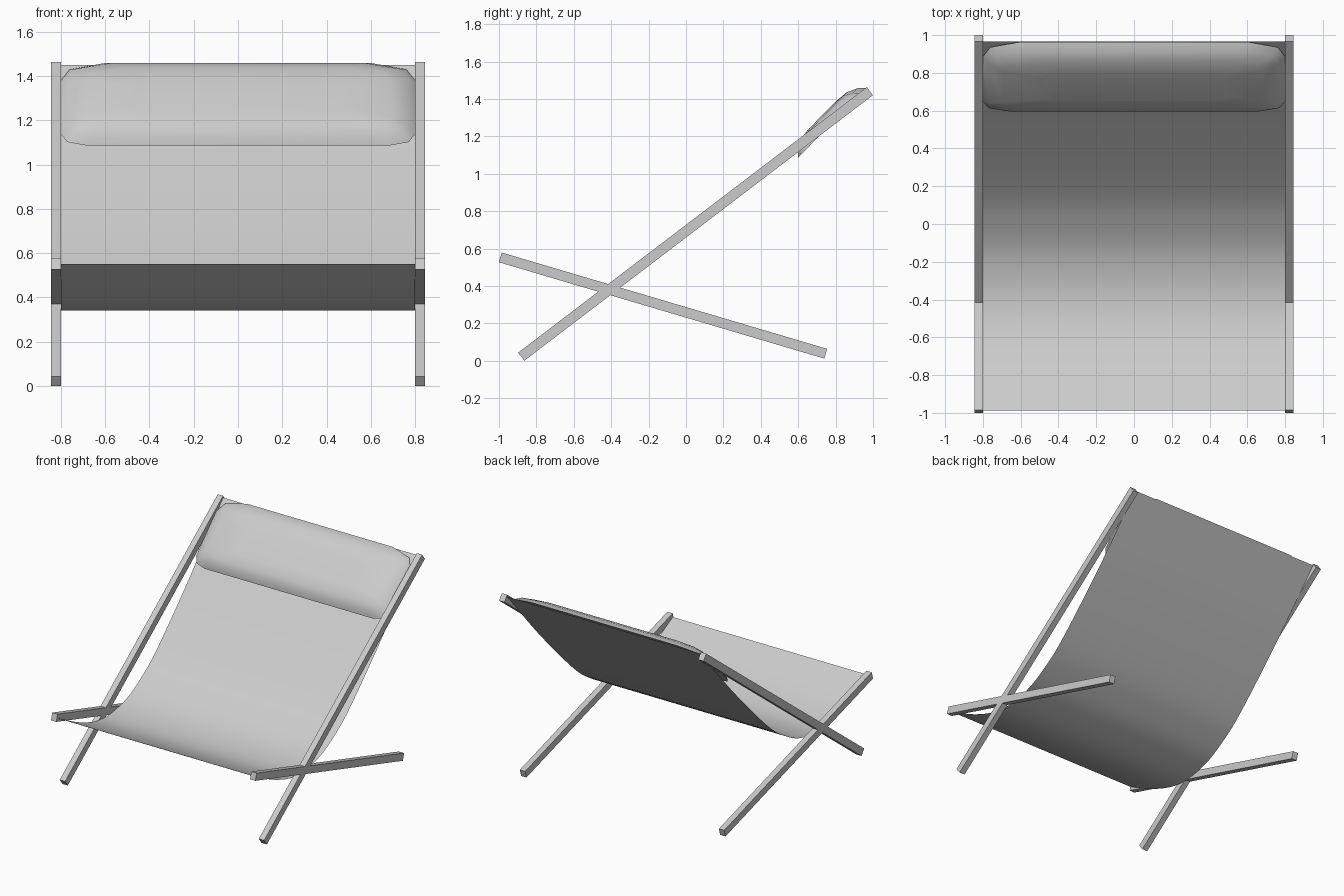
import bpy, math
from mathutils import Vector

if "Cube" in bpy.data.objects:
    bpy.data.objects.remove(bpy.data.objects["Cube"])

def make_mesh(name, verts, faces, smooth=None):
    me = bpy.data.meshes.new(name)
    me.from_pydata(verts, [], faces)
    ob = bpy.data.objects.new(name, me)
    bpy.context.collection.objects.link(ob)
    if smooth is not None:
        bpy.ops.object.select_all(action='DESELECT')
        bpy.context.view_layer.objects.active = ob
        ob.select_set(True)
        bpy.ops.object.shade_smooth_by_angle(angle=math.radians(smooth))
    return ob

# square bar between two (y, z) points, at a given x
def bar(name, x, a, b, width=0.044, depth=0.054):
    (y0, z0), (y1, z1) = a, b
    bpy.ops.mesh.primitive_cube_add(
        size=1, location=(x, (y0 + y1) / 2, (z0 + z1) / 2),
        rotation=(math.atan2(z1 - z0, y1 - y0), 0, 0))
    ob = bpy.context.object
    ob.name = name
    ob.scale = (width, math.hypot(y1 - y0, z1 - z0), depth)

# crossed side frames
for side, x in (("left", -0.822), ("right", 0.822)):
    bar(side + "_back_rail", x, (-0.881, 0.022), (0.983, 1.442))
    bar(side + "_seat_rail", x, (-0.993, 0.553), (0.747, 0.038))

# fabric sling: thin sheet along a smooth sagging profile
pts = [Vector(p) for p in ((-0.988, 0.55), (-0.7, 0.408), (-0.45, 0.342), (-0.2, 0.375),
                           (0.0, 0.475), (0.2, 0.63), (0.6, 1.035), (0.967, 1.45))]
pts = [2 * pts[0] - pts[1]] + pts + [2 * pts[-1] - pts[-2]]
profile = []
for i in range(1, len(pts) - 2):
    p0, p1, p2, p3 = pts[i - 1:i + 3]
    for k in range(4):
        t = k / 4
        profile.append(0.5 * (2 * p1 + (p2 - p0) * t + (2 * p0 - 5 * p1 + 4 * p2 - p3) * t * t
                              + (3 * p1 - p0 - 3 * p2 + p3) * t ** 3))
profile.append(pts[-2])
verts = [(x, p.x, p.y) for p in profile for x in (-0.8, 0.8)]
faces = [(2 * i, 2 * i + 1, 2 * i + 3, 2 * i + 2) for i in range(len(profile) - 1)]
make_mesh("fabric_sling", verts, faces, 60)

# head pillow lying on the sling: cut-corner outline stacked in shrinking rings
half = [(0.69, 0), (0.77, 0.02), (0.8, 0.07), (0.8, 0.41), (0.76, 0.48), (0.6, 0.52)]
outline = half + [(-x, s) for x, s in reversed(half)]
origin = Vector((0, 0.6, 1.087))
along = Vector((0, 0.365, 0.372)).normalized()
out = Vector((0, -along.z, along.y))
rings = [(1, 1, 0), (0.96, 0.88, 0.033), (0.86, 0.68, 0.059), (0.6, 0.4, 0.067)]
n = len(outline)
verts = [origin + Vector((x * sx, 0, 0)) + along * (0.24 + (s - 0.24) * ss) + out * h
         for sx, ss, h in rings for x, s in outline]
faces = [(r * n + i, r * n + (i + 1) % n, (r + 1) * n + (i + 1) % n, (r + 1) * n + i)
         for r in range(len(rings) - 1) for i in range(n)]
faces += [tuple(range((len(rings) - 1) * n, len(rings) * n)), tuple(reversed(range(n)))]
make_mesh("head_pillow", verts, faces, 60)
